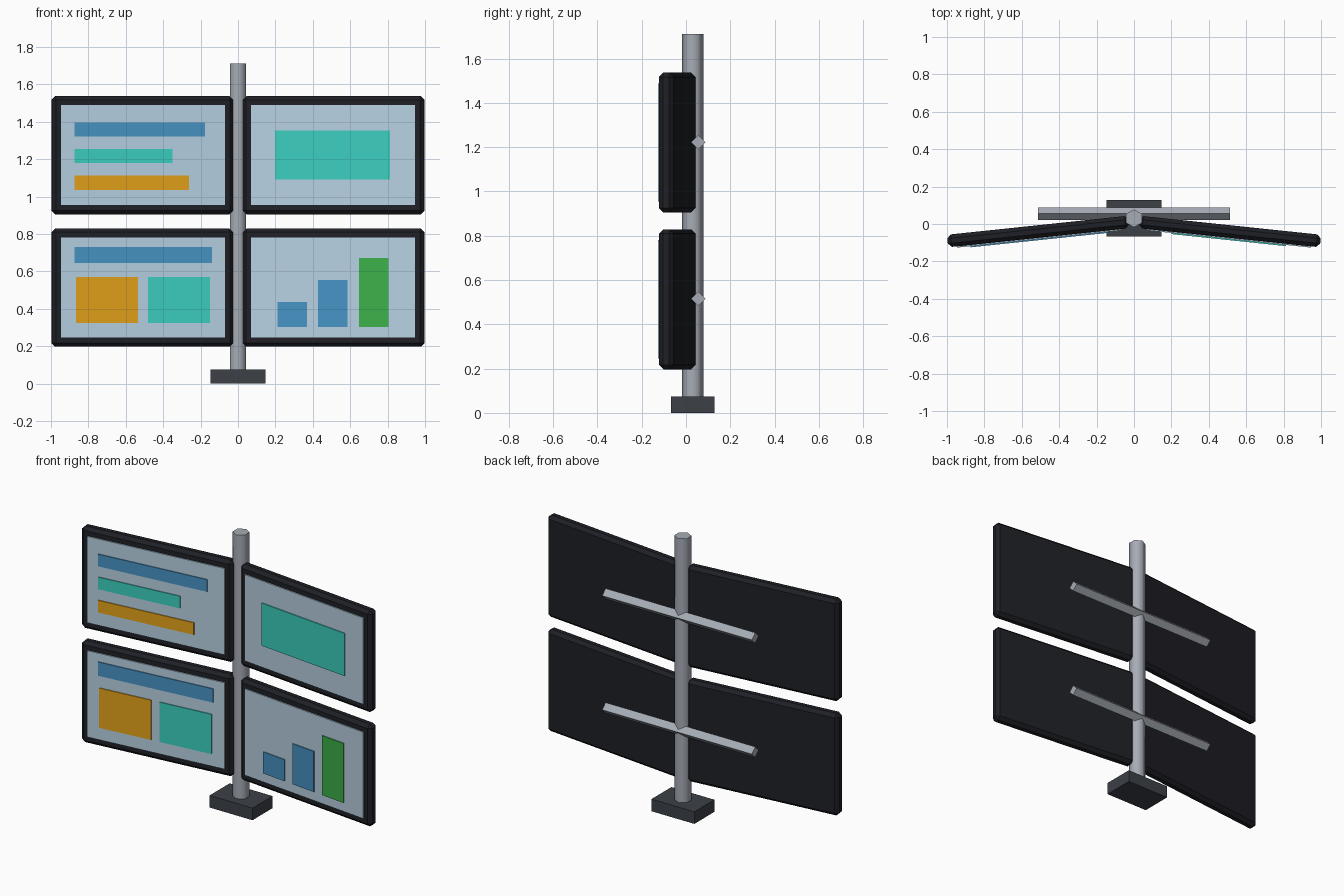
import bpy, math
from mathutils import Matrix, Vector

if "Cube" in bpy.data.objects:
    bpy.data.objects.remove(bpy.data.objects["Cube"])

TILT, T, W, H = math.radians(6), 0.067, 0.975, 0.632   # panel toe-in and size


def mat(name, r, g, b):
    m = bpy.data.materials.new(name)
    m.diffuse_color = [(c / 255) ** 2.2 for c in (r, g, b)] + [1]
    m.use_nodes = True
    m.node_tree.nodes["Principled BSDF"].inputs["Base Color"].default_value = m.diffuse_color
    return m


FRAME = mat("frame_black", 36, 37, 42)
BASE = mat("base_dark", 62, 67, 73)
METAL = mat("metal", 165, 171, 180)
GLASS = mat("screen_pale", 182, 208, 226)
BLUE = mat("blue", 72, 146, 194)
TEAL = mat("teal", 62, 206, 190)
ORANGE = mat("orange", 226, 160, 32)
GREEN = mat("green", 62, 175, 74)


def box(name, size, matrix, material, bevel=0):
    bpy.ops.mesh.primitive_cube_add(size=1)
    o = bpy.context.object
    o.name = name
    o.data.transform(Matrix.Diagonal((*size, 1)))
    o.matrix_world = matrix
    o.data.materials.append(material)
    if bevel:
        b = o.modifiers.new("chamfer", 'BEVEL')
        b.width, b.segments = bevel, 1
    return o


def rod(name, sides, radius, length, loc, rot=(0, 0, 0)):
    bpy.ops.mesh.primitive_cylinder_add(vertices=sides, radius=radius, depth=length,
                                        location=loc, rotation=rot)
    o = bpy.context.object
    o.name = name
    o.data.materials.append(METAL)
    return o


# base foot, hexagonal pole and square cross arms
box("base", (0.294, 0.196, 0.075), Matrix.Translation((0, 0.03, 0.0375)), BASE)
rod("pole", 6, 0.048, 1.65, (0, 0.03, 0.885))
bpy.ops.object.shade_smooth_by_angle(angle=math.radians(65))
for label, z in (("lower", 0.515), ("upper", 1.222)):
    rod(label + "_arm", 4, 0.033, 1.026, (0, 0.055, z), (0, math.pi / 2, 0))

# screen graphics: colour, x0, x1, z0, z1 as seen from the front
graphics = {
    (-1, "upper"): [(BLUE, -.874, -.176, 1.322, 1.397), (TEAL, -.874, -.35, 1.18, 1.255),
                    (ORANGE, -.874, -.262, 1.036, 1.111)],
    (1, "upper"): [(TEAL, .2, .813, 1.09, 1.354)],
    (-1, "lower"): [(BLUE, -.874, -.139, .644, .729), (ORANGE, -.866, -.535, .323, .569),
                    (TEAL, -.481, -.15, .323, .569)],
    (1, "lower"): [(BLUE, .211, .369, .302, .435), (BLUE, .428, .586, .302, .553),
                   (GREEN, .647, .805, .302, .67)],
}

# four monitors, each toed in around its own centre
for (side, row), tiles in graphics.items():
    zc = 1.221 if row == "upper" else 0.513
    place = (Matrix.Translation((side * 0.512, -0.04, zc))
             @ Matrix.Rotation(-side * TILT, 4, 'Z'))
    name = row + ("_left" if side < 0 else "_right")
    box(name + "_frame", (W, T, H), place, FRAME, 0.02)

    def layer(part, u, v, w, h, back, front, material):
        at = Matrix.Translation((u, -T / 2 - (front + back) / 2, v))
        box(name + part, (w, front - back, h), place @ at, material)

    layer("_screen", 0, 0, 0.88, 0.535, -0.01, 0.007, GLASS)
    for i, (m, x0, x1, z0, z1) in enumerate(tiles):
        u = ((x0 + x1) / 2 - side * 0.508) / math.cos(TILT)
        layer(f"_graphic_{i + 1}", u, (z0 + z1) / 2 - zc, (x1 - x0) / math.cos(TILT),
              z1 - z0, 0.002, 0.013, m)
